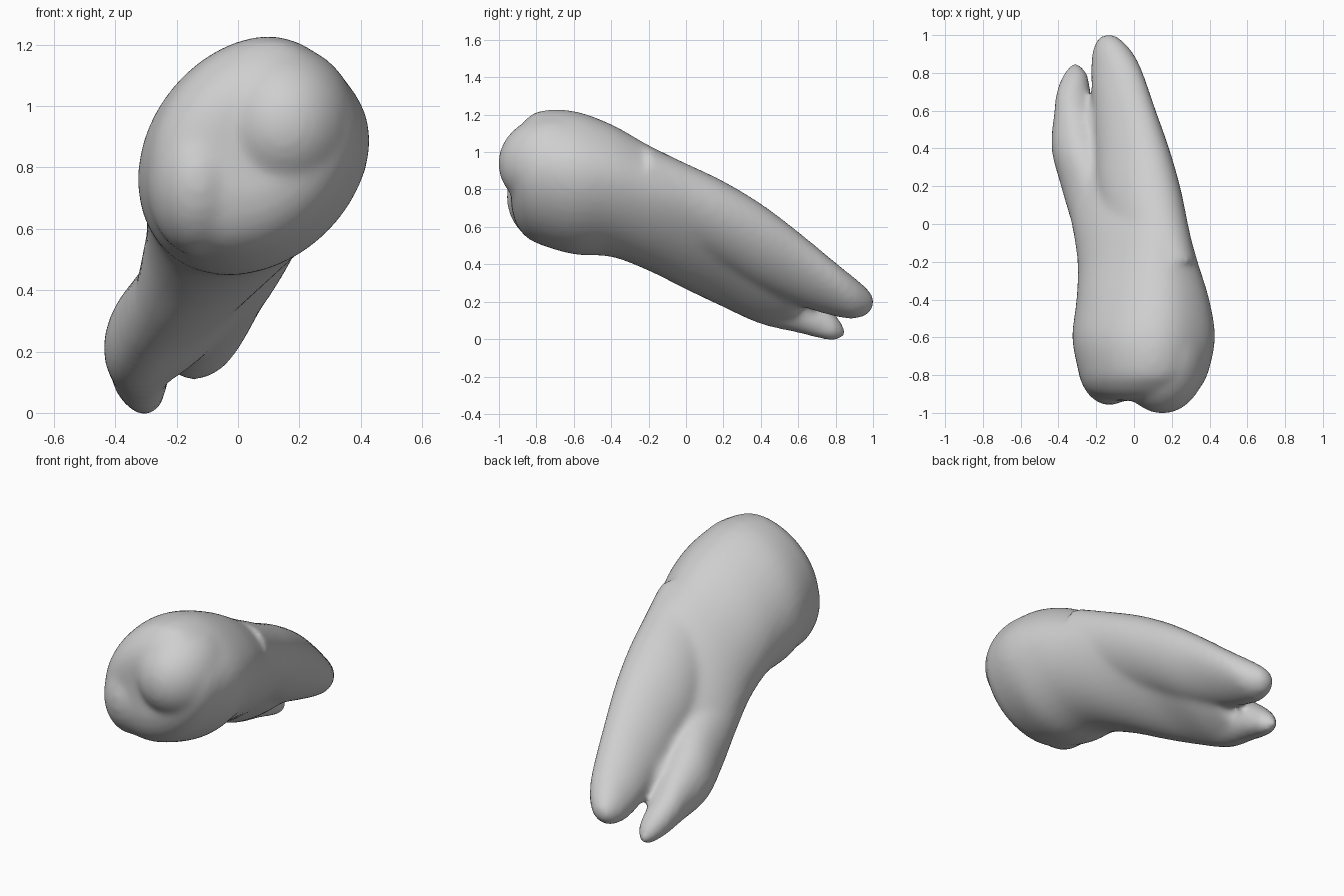
import bpy
import bmesh
import math
from mathutils import Vector, Matrix

default_cube = bpy.data.objects.get("Cube")
if default_cube:
    bpy.data.objects.remove(default_cube, do_unlink=True)

SIDES = 40
STEPS = 5


def smooth_sections(sections):
    """Catmull-Rom interpolation between section rows."""
    rows = [Vector(s) for s in sections]
    result = []
    for i in range(len(rows) - 1):
        p0, p1 = rows[max(i - 1, 0)], rows[i]
        p2, p3 = rows[i + 1], rows[min(i + 2, len(rows) - 1)]
        for k in range(STEPS):
            t = k / STEPS
            result.append(p1 + (p2 - p0) * (t / 2)
                          + (p0 * 2 - p1 * 5 + p2 * 4 - p3) * (t * t / 2)
                          + (p1 * 3 - p0 - p2 * 3 + p3) * (t ** 3 / 2))
    result.append(rows[-1])
    return result


def add_loft(bm, sections, blunt=0):
    """Closed tube of tilted ellipses; rows are y, x min, x max, z min, z max, tilt.
    Blunt flattens the upper end of each tilted ellipse into an egg."""
    rings = []
    for y, x_min, x_max, z_min, z_max, tilt in smooth_sections(sections):
        phase = math.acos(max(-0.95, min(0.95, tilt)))
        ring = []
        for i in range(SIDES):
            a = math.tau * i / SIDES
            cut = blunt * max(0, math.cos(a - phase / 2)) ** 6
            x = (x_min + x_max) / 2 + (x_max - x_min) / 2 * (math.cos(a) - cut)
            z = (z_min + z_max) / 2 + (z_max - z_min) / 2 * (math.cos(a - phase) - cut)
            ring.append(bm.verts.new((x, y, z)))
        rings.append(ring)
    for r, s in zip(rings, rings[1:]):
        for i in range(SIDES):
            j = (i + 1) % SIDES
            bm.faces.new((r[i], r[j], s[j], s[i]))
    bm.faces.new(rings[0][::-1])
    bm.faces.new(rings[-1])


def add_cusp(bm, center, radii):
    matrix = Matrix.Translation(center) @ Matrix.Diagonal((*radii, 1))
    bmesh.ops.create_uvsphere(bm, u_segments=32, v_segments=20, radius=1, matrix=matrix)


# Crown and neck, tapering into the bridge between the roots
body = [
    (-0.935, -0.12, 0.23, 0.71, 1.04, 0.2),
    (-0.91, -0.21, 0.30, 0.62, 1.11, 0.2),
    (-0.86, -0.265, 0.36, 0.55, 1.175, 0.2),
    (-0.78, -0.295, 0.40, 0.505, 1.225, 0.2),
    (-0.60, -0.327, 0.435, 0.453, 1.225, 0.2),
    (-0.40, -0.305, 0.405, 0.44, 1.155, 0.28),
    (-0.20, -0.30, 0.345, 0.365, 1.045, 0.42),
    (0.00, -0.33, 0.29, 0.265, 0.945, 0.6),
    (0.20, -0.365, 0.235, 0.17, 0.80, 0.76),
    (0.40, -0.38, 0.14, 0.085, 0.61, 0.8),
    (0.56, -0.35, 0.02, 0.08, 0.45, 0.75),
    (0.61, -0.28, -0.08, 0.15, 0.33, 0.6),
    (0.64, -0.22, -0.14, 0.19, 0.26, 0.5),
]

# Long upper root
long_root = [
    (-0.20, -0.12, 0.33, 0.52, 1.03, 0.4),
    (0.00, -0.17, 0.287, 0.44, 0.94, 0.4),
    (0.20, -0.20, 0.245, 0.36, 0.845, 0.4),
    (0.40, -0.21, 0.187, 0.26, 0.725, 0.45),
    (0.60, -0.22, 0.117, 0.18, 0.575, 0.5),
    (0.80, -0.228, 0.048, 0.12, 0.41, 0.45),
    (0.90, -0.222, 0.00, 0.108, 0.33, 0.3),
    (0.97, -0.20, -0.06, 0.13, 0.27, 0.2),
    (1.006, -0.16, -0.11, 0.18, 0.22, 0),
]

# Short lower root
short_root = [
    (-0.20, -0.28, -0.05, 0.43, 0.68, 0.3),
    (0.00, -0.33, -0.02, 0.28, 0.60, 0.3),
    (0.20, -0.387, -0.10, 0.17, 0.52, 0.3),
    (0.40, -0.437, -0.16, 0.08, 0.43, 0.2),
    (0.60, -0.422, -0.215, 0.033, 0.30, 0),
    (0.70, -0.41, -0.23, 0.007, 0.22, -0.1),
    (0.79, -0.375, -0.245, -0.008, 0.14, -0.1),
    (0.848, -0.33, -0.29, 0.01, 0.065, 0),
]

bm = bmesh.new()
add_loft(bm, body, blunt=0.07)
add_loft(bm, long_root)
add_loft(bm, short_root)

# Two low cusps with a shallow valley between them
add_cusp(bm, (0.15, -0.70, 0.94), (0.24, 0.305, 0.26))
add_cusp(bm, (-0.13, -0.73, 0.76), (0.17, 0.23, 0.25))

bmesh.ops.recalc_face_normals(bm, faces=bm.faces)
mesh = bpy.data.meshes.new("tooth")
bm.to_mesh(mesh)
bm.free()
tooth = bpy.data.objects.new("tooth", mesh)
bpy.context.collection.objects.link(tooth)

# One flat colour
grey = bpy.data.materials.new("light_grey")
grey.use_nodes = True
color = (0.62, 0.62, 0.62, 1)
grey.diffuse_color = color
grey.node_tree.nodes["Principled BSDF"].inputs["Base Color"].default_value = color
mesh.materials.append(grey)

# Fuse the parts into one skin and soften the joins
remesh = tooth.modifiers.new("fuse", 'REMESH')
remesh.mode = 'VOXEL'
remesh.voxel_size = 0.018
remesh.use_smooth_shade = True
soften = tooth.modifiers.new("soften", 'SMOOTH')
soften.factor = 0.5
soften.iterations = 14

bpy.context.view_layer.objects.active = tooth
tooth.select_set(True)
for modifier in ("fuse", "soften"):
    bpy.ops.object.modifier_apply(modifier=modifier)
bpy.ops.object.shade_smooth()
